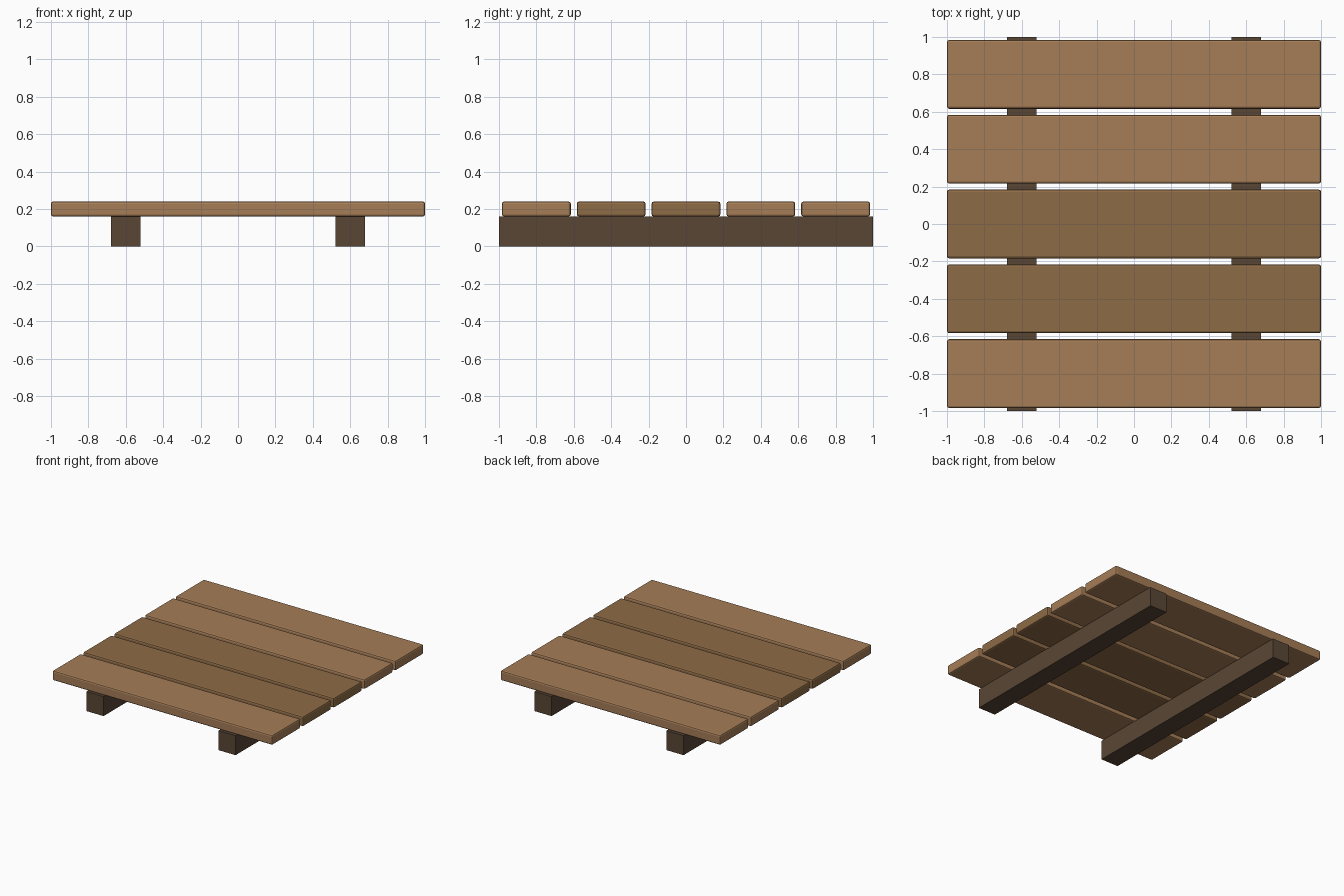
import bpy

if "Cube" in bpy.data.objects:
    bpy.data.objects.remove(bpy.data.objects["Cube"])


def material(name, color):
    m = bpy.data.materials.new(name)
    m.diffuse_color = (*color, 1)
    m.use_nodes = True
    m.node_tree.nodes["Principled BSDF"].inputs["Base Color"].default_value = m.diffuse_color
    return m


def box(name, center, size, mat, bevel=0):
    bpy.ops.mesh.primitive_cube_add(size=1, location=center)
    ob = bpy.context.object
    ob.name = name
    ob.scale = size
    bpy.ops.object.transform_apply(location=False, rotation=False, scale=True)
    ob.data.materials.append(mat)
    if bevel:
        mod = ob.modifiers.new("edge_bevel", 'BEVEL')
        mod.width = bevel
        mod.segments = 2
    return ob


light = material("light_wood", (0.376, 0.205, 0.095))
medium = material("medium_wood", (0.27, 0.147, 0.061))
dark = material("dark_wood", (0.10, 0.062, 0.036))

# Two support beams running front to back
for side, x in (("left", -0.6), ("right", 0.6)):
    box(f"{side}_beam", (x, 0, 0.08), (0.156, 2.0, 0.16), dark)

# Five deck planks with softened edges
for i, mat in enumerate((light, medium, medium, light, light)):
    box(f"plank_{i + 1}", (0, -0.8 + 0.4 * i, 0.2), (2.0, 0.368, 0.08), mat, 0.012)
